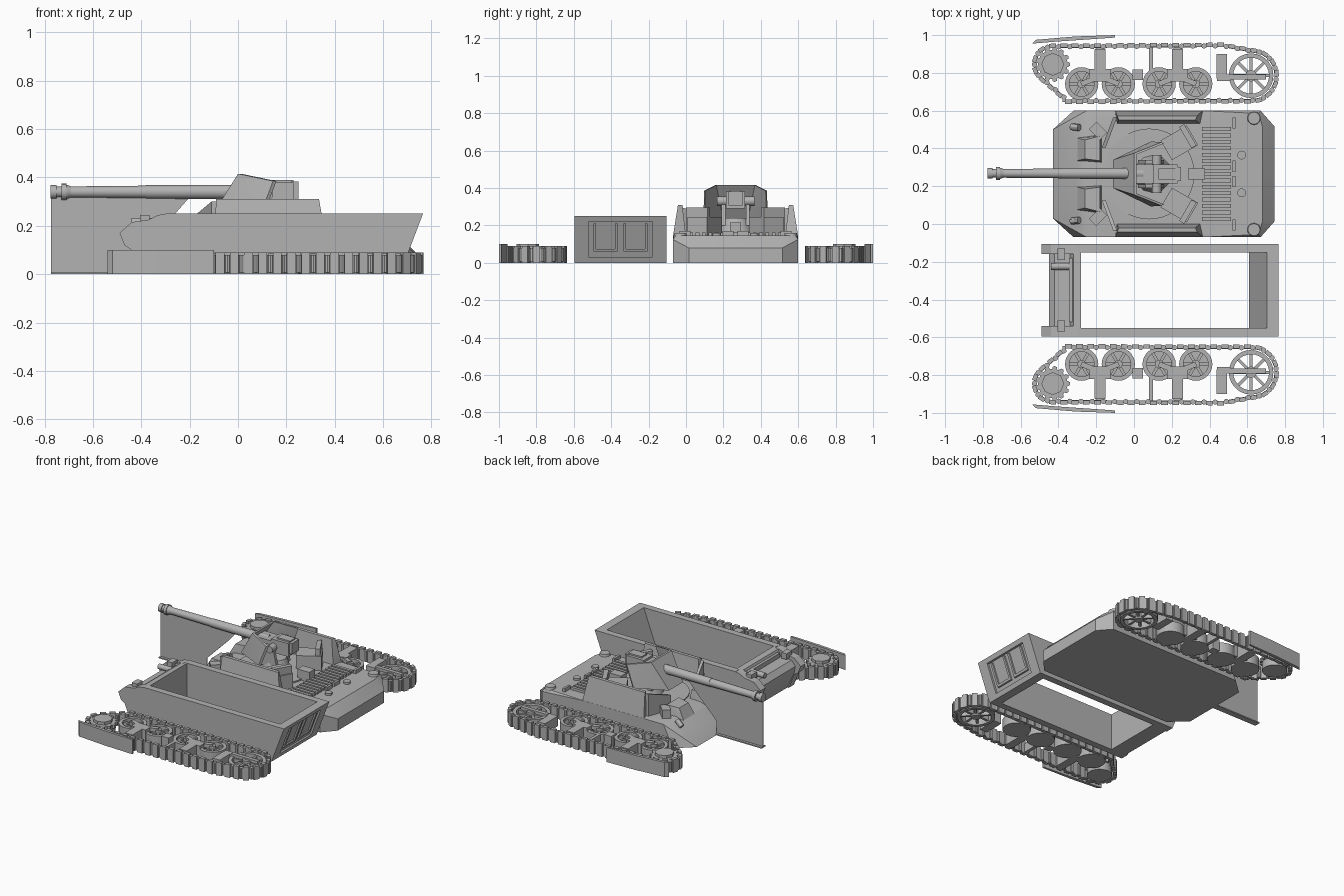
import bpy, bmesh, math
from mathutils import Matrix, Vector

if "Cube" in bpy.data.objects:
    bpy.data.objects.remove(bpy.data.objects["Cube"])

GREY = (0.45, 0.45, 0.45, 1)
mat = bpy.data.materials.new("plain grey")
mat.use_nodes = True
mat.diffuse_color = GREY
mat.node_tree.nodes["Principled BSDF"].inputs["Base Color"].default_value = GREY


class Part:
    """Collects primitives into one named mesh."""

    def __init__(self, name, flip=1, shift=0):
        self.name, self.flip, self.shift = name, flip, shift
        self.bm = bmesh.new()

    def box(self, c, size, turn=0):
        m = Matrix.Translation(c) @ Matrix.Rotation(math.radians(turn), 4, 'Z') @ Matrix.Diagonal((*size, 1))
        bmesh.ops.create_cube(self.bm, size=1, matrix=m)

    def rod(self, a, b, r, r2=None, sides=20):
        a, b = Vector(a), Vector(b)
        m = Matrix.Translation((a + b) / 2) @ (b - a).to_track_quat('Z', 'Y').to_matrix().to_4x4()
        bmesh.ops.create_cone(self.bm, cap_ends=True, segments=sides, radius1=r,
                              radius2=r if r2 is None else r2, depth=(b - a).length, matrix=m)

    def hull(self, pts):
        vs = [self.bm.verts.new(p) for p in pts]
        bmesh.ops.convex_hull(self.bm, input=vs)
        vs = [v for v in vs if v.is_valid]
        es = list({e for v in vs for e in v.link_edges})
        bmesh.ops.dissolve_limit(self.bm, angle_limit=0.01, verts=vs, edges=es)

    def prism(self, pts, a, b, axis='z'):
        place = (lambda p, h: (*p, h)) if axis == 'z' else (lambda p, h: (p[0], h, p[1]))
        lo, hi = [[self.bm.verts.new(place(p, h)) for p in pts] for h in (a, b)]
        self.bm.faces.new(lo)
        self.bm.faces.new(hi)
        for i in range(len(pts)):
            self.bm.faces.new((lo[i - 1], lo[i], hi[i], hi[i - 1]))

    def ring(self, c, outer, inner, z0, z1, n=28):
        loops = []
        for r, z in ((outer, z0), (outer, z1), (inner, z1), (inner, z0)):
            loops.append([self.bm.verts.new((x, y, z)) for x, y in circle(c, r, 0, 360, n)[:-1]])
        for k in range(4):
            p, q = loops[k - 1], loops[k]
            for i in range(n):
                self.bm.faces.new((p[i - 1], p[i], q[i], q[i - 1]))

    def finish(self):
        for v in self.bm.verts:
            v.co.y = v.co.y * self.flip + self.shift
        bmesh.ops.recalc_face_normals(self.bm, faces=self.bm.faces[:])
        mesh = bpy.data.meshes.new(self.name)
        self.bm.to_mesh(mesh)
        self.bm.free()
        mesh.materials.append(mat)
        mesh.shade_smooth()
        mesh.set_sharp_from_angle(angle=math.radians(30))
        bpy.context.collection.objects.link(bpy.data.objects.new(self.name, mesh))


def circle(c, r, a0, a1, n):
    angles = [math.radians(a0 + (a1 - a0) * i / n) for i in range(n + 1)]
    return [(c[0] + r * math.cos(a), c[1] + r * math.sin(a)) for a in angles]


def resample(path, n):
    """Evenly spaced points and headings around a closed path."""
    segs = [(Vector(p), Vector(q)) for p, q in zip(path, path[1:] + path[:1])]
    total = sum((q - p).length for p, q in segs)
    out, run, k = [], 0, 0
    for p, q in segs:
        length = (q - p).length
        while k < n and k * total / n < run + length:
            d = (q - p) / length
            out.append((p + d * (k * total / n - run), d))
            k += 1
        run += length
    return out


SPROCKET, IDLER = (-0.43, 0.845), (0.62, 0.785)

# Running gear lying flat on each side
for side, s in (("left", 1), ("right", -1)):
    t = Part(side + "_track", s)
    path = (circle(SPROCKET, 0.093, 90, 225, 14) + [(-0.35, 0.653)]
            + circle(IDLER, 0.13, 270, 430, 18) + [(0.47, 0.943)])
    for p, d in resample(path, 48):
        a = math.degrees(math.atan2(d.y, d.x))
        n = Vector((d.y, -d.x))
        t.box((p.x, p.y, 0.042), (0.06, 0.013, 0.076), a)
        t.box((p.x + n.x * 0.006, p.y + n.y * 0.006, 0.045), (0.036, 0.022, 0.09), a)
        e = p + d * 0.028
        t.rod((e.x, e.y, 0.006), (e.x, e.y, 0.08), 0.014, sides=10)
    t.finish()

    w = Part(side + "_sprocket", s)
    w.rod((*SPROCKET, 0), (*SPROCKET, 0.08), 0.078, sides=32)
    w.rod((*SPROCKET, 0.08), (*SPROCKET, 0.1), 0.06, sides=8)
    for x, y in circle(SPROCKET, 0.08, 0, 360, 13)[:-1]:
        w.rod((x, y, 0.055), (x, y, 0.08), 0.014, sides=6)
    w.finish()

    w = Part(side + "_idler", s)
    w.ring(IDLER, 0.118, 0.095, 0, 0.07)
    w.rod((*IDLER, 0), (*IDLER, 0.075), 0.03)
    for i in range(4):
        w.box((*IDLER, 0.035), (0.2, 0.016, 0.05), i * 45)
    w.box((0.6, 0.778, 0.075), (0.2, 0.026, 0.02))
    w.box((0.475, 0.775, 0.045), (0.07, 0.035, 0.07))
    w.box((0.465, 0.835, 0.045), (0.055, 0.13, 0.07))
    w.finish()

    # Paired road wheels with their brackets
    for name, x in (("front", -0.18), ("rear", 0.23)):
        b = Part(f"{side}_{name}_bogie", s)
        for dx in (-0.097, 0.097):
            c = (x + dx, 0.742)
            b.ring(c, 0.088, 0.066, 0, 0.07)
            b.rod((*c, 0), (*c, 0.03), 0.07)
            b.rod((*c, 0.03), (*c, 0.078), 0.022)
            for i in range(3):
                b.box((*c, 0.045), (0.14, 0.016, 0.03), i * 60)
            b.box((x + dx * 0.5, 0.762, 0.075), (0.11, 0.028, 0.024), -22 if dx > 0 else 22)
        b.box((x, 0.84, 0.045), (0.058, 0.17, 0.09))
        b.box((x, 0.79, 0.05), (0.11, 0.06, 0.08))
        b.rod((x, 0.91, 0), (x, 0.91, 0.07), 0.03)
        b.finish()

    m = Part(side + "_track_supports", s)
    m.box((0.09, 0.87, 0.04), (0.022, 0.14, 0.06))
    m.box((0.02, 0.79, 0.04), (0.055, 0.055, 0.08))
    m.finish()

    f = Part(side + "_fender", s)
    f.prism([(-0.54, 0.955), (-0.52, 0.975), (-0.31, 0.993), (-0.1, 1.0), (-0.1, 0.987), (-0.42, 0.965)], 0, 0.1)
    f.finish()

# Lower hull tub, open at top and bottom
def rear_x(z):
    return 0.67 + 0.38 * z

tub = Part("lower_hull", 1, -0.35)
for s in (1, -1):
    tub.prism([(-0.3, 0.25), (rear_x(0.25), 0.25), (rear_x(0), 0), (-0.3, 0)], s * 0.2, s * 0.245, 'y')

def rear_plate(y0, y1, z0, z1, d0, d1):
    tub.hull([(rear_x(z) + d, y, z) for y in (y0, y1) for z in (z0, z1) for d in (d0, d1)])

rear_plate(-0.21, 0.21, 0, 0.25, -0.06, -0.014)
rear_plate(-0.21, 0.21, 0.22, 0.25, -0.03, 0)
rear_plate(-0.21, 0.21, 0, 0.03, -0.03, 0)
for s in (1, -1):
    rear_plate(s * 0.17, s * 0.21, 0, 0.25, -0.03, 0)
    rear_plate(s * 0.13, s * 0.145, 0.06, 0.21, -0.03, -0.003)
    rear_plate(s * 0.015, s * 0.03, 0.06, 0.21, -0.03, -0.003)
    rear_plate(s * 0.03, s * 0.13, 0.06, 0.075, -0.03, -0.003)
tub.finish()

nose = Part("transmission_housing", 1, -0.35)
profile = [(-0.28, 0.25), (-0.33, 0.245), (-0.37, 0.225), (-0.44, 0.215), (-0.49, 0.17),
           (-0.47, 0.12), (-0.44, 0.1), (-0.4, 0), (-0.28, 0)]
inner = [(-0.28, 0.25), (-0.32, 0.245), (-0.34, 0.2), (-0.42, 0.195), (-0.45, 0.16),
         (-0.44, 0.11), (-0.39, 0), (-0.28, 0)]
nose.prism(inner, -0.24, 0.24, 'y')
for s in (1, -1):
    nose.prism(profile, s * 0.19, s * 0.245, 'y')
    nose.box((-0.385, s * 0.19, 0.225), (0.04, 0.06, 0.04))
nose.rod((-0.44, 0.125, 0.215), (-0.34, 0.125, 0.215), 0.018)
nose.box((-0.335, 0, 0.215), (0.02, 0.34, 0.03))
nose.finish()

# Upper hull with angled nose, corners and tail
YC = 0.265
hull = Part("upper_hull", 1, YC)
points = []
for s in (1, -1):
    points += [(-0.43, s * 0.235, 0), (-0.32, s * 0.335, 0), (-0.25, s * 0.335, 0.145), (-0.3, s * 0.26, 0.125),
               (-0.19, s * 0.3, 0.15), (0.67, s * 0.335, 0), (0.745, s * 0.25, 0), (0.745, s * 0.25, 0.08),
               (0.67, s * 0.335, 0.125), (0.66, s * 0.32, 0.145), (0.68, s * 0.25, 0.145),
               (0.36, s * 0.335, 0.145)]
hull.hull(points)
hull.finish()

for side, s in (("left", 1), ("right", -1)):
    a = Part(side + "_side_armour", 1, YC)
    a.hull([(-0.1, s * 0.335, 0.14), (0.365, s * 0.335, 0.14), (-0.09, s * 0.308, 0.31), (0.335, s * 0.308, 0.31),
            (-0.09, s * 0.265, 0.14), (0.35, s * 0.265, 0.14), (-0.08, s * 0.285, 0.31), (0.325, s * 0.285, 0.31)])
    a.hull([(x + d, s * y, z) for x, y, top in ((-0.11, 0.3, 0.3), (-0.17, 0.14, 0.25))
            for z in (0.14, top) for d in (0, 0.02)])
    a.finish()

    h = Part(side + "_driver_hood", 1, YC)
    h.hull([(-0.3, s * 0.07, 0.13), (-0.3, s * 0.19, 0.13), (-0.17, s * 0.06, 0.14), (-0.17, s * 0.21, 0.14),
            (-0.26, s * 0.08, 0.2), (-0.26, s * 0.18, 0.2), (-0.18, s * 0.07, 0.21), (-0.18, s * 0.2, 0.21)])
    h.box((-0.19, s * 0.228, 0.175), (0.055, 0.08, 0.06), s * 45)
    h.rod((-0.33, s * 0.25, 0.12), (-0.29, s * 0.245, 0.15), 0.018, sides=12)
    h.finish()

    r = Part(side + "_crew_seat", 1, YC)
    r.box((0.24, s * 0.165, 0.195), (0.16, 0.12, 0.1), s * 30)
    r.box((0.285, s * 0.2, 0.225), (0.03, 0.13, 0.14), s * 30)
    r.finish()

    d = Part(side + "_deck_fittings", 1, YC)
    d.rod((0.635, s * 0.295, 0.13), (0.635, s * 0.295, 0.16), 0.038, 0.032)
    d.rod((0.57, s * 0.1, 0.14), (0.57, s * 0.1, 0.16), 0.023)
    for y in (0.04, 0.27):
        d.box((0.53, s * y, 0.155), (0.016, 0.06, 0.03))
    d.finish()

grille = Part("engine_grille", 1, YC)
for i in range(15):
    grille.box((0.437, -0.238 + i * 0.034, 0.153), (0.155, 0.02, 0.02))
grille.finish()

# Gun platform, mount, shield and barrel
ring = Part("gun_platform", 1, YC)
ring.rod((0.08, 0, 0.13), (0.08, 0, 0.157), 0.24, sides=48)
ring.rod((0.1, 0, 0.155), (0.1, 0, 0.24), 0.1, 0.07, sides=12)
ring.finish()

shield = Part("gun_shield", 1, YC)
rim = [(-0.11, 0.075, 0.24), (0.0, 0.11, 0.415), (0.09, 0.172, 0.24), (0.145, 0.168, 0.385)]
for s in (1, -1):
    shield.hull([(x + d, s * (y - d * 0.5), z) for x, y, z in rim for d in (0, 0.014)])
shield.hull([(x + d, s * y, z) for x, y, z in rim[:2] for s in (1, -1) for d in (0, 0.014)])
shield.finish()

mount = Part("gun_breech", 1, YC)
mount.box((0.06, 0, 0.33), (0.16, 0.1, 0.07))
mount.box((0.165, 0, 0.335), (0.13, 0.1, 0.09))
mount.box((0.18, 0, 0.375), (0.1, 0.06, 0.03))
mount.box((0.235, 0, 0.345), (0.03, 0.075, 0.075))
for s in (1, -1):
    mount.hull([(x, s * y, z) for x, z in ((0.02, 0.2), (0.16, 0.2), (0.06, 0.34), (0.13, 0.34)) for y in (0.055, 0.075)])
mount.rod((0.12, -0.1, 0.33), (0.12, 0.1, 0.33), 0.025)
mount.box((0.33, 0, 0.18), (0.09, 0.06, 0.07))
mount.finish()

gun = Part("gun_barrel", 1, YC + 0.003)
for x0, x1, r0, r1 in ((-0.775, -0.75, 0.028, 0.028), (-0.75, -0.725, 0.022, 0.022), (-0.73, -0.71, 0.034, 0.034),
                       (-0.71, -0.69, 0.03, 0.023), (-0.69, -0.38, 0.023, 0.026), (-0.38, 0.05, 0.028, 0.03)):
    gun.rod((x0, 0, 0.34), (x1, 0, 0.34), r0, r1)
gun.finish()

# Upright web under the barrel
web = Part("barrel_support", 1, YC + 0.003)
web.prism([(-0.774, 0), (-0.774, 0.33), (-0.19, 0.33), (-0.26, 0.25), (-0.42, 0.09), (-0.42, 0)], -0.003, 0.003, 'y')
web.box((-0.6, 0, 0.004), (0.348, 0.04, 0.008))
web.finish()
